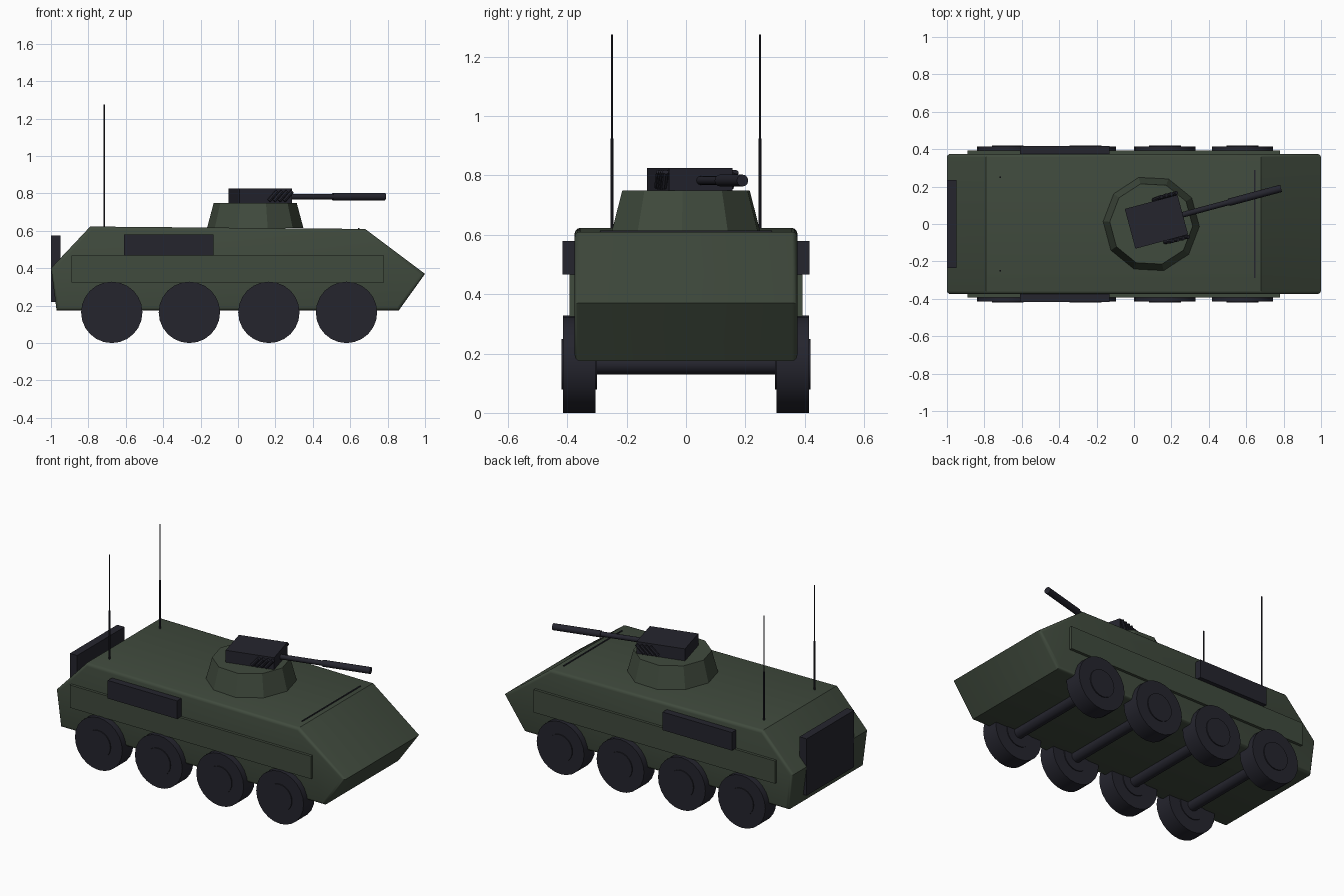
import bpy, bmesh
from math import radians, cos, sin
from mathutils import Matrix, Vector

cube = bpy.data.objects.get("Cube")
if cube:
    bpy.data.objects.remove(cube, do_unlink=True)


def material(name, rgb):
    m = bpy.data.materials.new(name)
    m.use_nodes = True
    color = (*rgb, 1)
    m.diffuse_color = color
    m.node_tree.nodes["Principled BSDF"].inputs["Base Color"].default_value = color
    return m


GREEN = material("army green", (0.051, 0.069, 0.047))
DARK = material("dark rubber", (0.018, 0.018, 0.027))


def add(name, bm, mat, smooth=False):
    bmesh.ops.recalc_face_normals(bm, faces=bm.faces)
    mesh = bpy.data.meshes.new(name)
    bm.to_mesh(mesh)
    bm.free()
    mesh.materials.append(mat)
    ob = bpy.data.objects.new(name, mesh)
    bpy.context.collection.objects.link(ob)
    if smooth:
        bpy.ops.object.select_all(action='DESELECT')
        ob.select_set(True)
        bpy.context.view_layer.objects.active = ob
        bpy.ops.object.shade_smooth_by_angle(angle=radians(35))
    return ob


def box(name, lo, hi, mat, matrix=Matrix(), bevel=0):
    bm = bmesh.new()
    lo, hi = Vector(lo), Vector(hi)
    bmesh.ops.create_cube(bm, size=1)
    bmesh.ops.scale(bm, vec=hi - lo, verts=bm.verts)
    bmesh.ops.translate(bm, vec=(lo + hi) / 2, verts=bm.verts)
    if bevel:
        bmesh.ops.bevel(bm, geom=bm.edges[:], offset=bevel, segments=1, affect='EDGES')
    bm.transform(matrix)
    return add(name, bm, mat)


def rod(name, a, b, radius, mat, matrix=Matrix(), sides=12, smooth=True):
    a, b = Vector(a), Vector(b)
    bm = bmesh.new()
    bmesh.ops.create_cone(bm, cap_ends=True, segments=sides, radius1=radius,
                          radius2=radius, depth=(b - a).length)
    turn = (b - a).to_track_quat('Z', 'Y').to_matrix().to_4x4()
    bm.transform(matrix @ Matrix.Translation((a + b) / 2) @ turn)
    return add(name, bm, mat, smooth)


# Hull: side profile extruded across, with softened outline edges
profile = [(-0.79, 0.623), (0.68, 0.61), (1, 0.37), (0.86, 0.175), (-0.97, 0.175), (-1, 0.4)]
bm = bmesh.new()
side = bm.faces.new([bm.verts.new((x, -0.375, z)) for x, z in profile])
moved = bmesh.ops.extrude_face_region(bm, geom=[side], use_keep_orig=True)["geom"]
bmesh.ops.translate(bm, vec=(0, 0.75, 0),
                    verts=[v for v in moved if isinstance(v, bmesh.types.BMVert)])
bmesh.ops.recalc_face_normals(bm, faces=bm.faces)
outline = [e for e in bm.edges if abs(e.verts[0].co.y - e.verts[1].co.y) < 0.01]
bmesh.ops.bevel(bm, geom=outline, offset=0.018, segments=3, profile=0.5, affect='EDGES')
add("hull", bm, GREEN, smooth=True)

# Rear door plate and front roof strip
box("rear_plate", (-1, -0.235, 0.22), (-0.95, 0.235, 0.575), DARK)
box("roof_strip", (0.642, -0.29, 0.605), (0.65, 0.29, 0.614), DARK)

# Parts on both sides: armour panels, stowage boxes, wheels, antennas
for label, s in (("right", -1), ("left", 1)):
    def span(y0, y1):
        return sorted((s * y0, s * y1))

    y0, y1 = span(0.36, 0.392)
    box(f"side_panel_{label}", (-0.89, y0, 0.325), (0.78, y1, 0.467), GREEN)
    y0, y1 = span(0.36, 0.417)
    box(f"stowage_box_{label}", (-0.61, y0, 0.467), (-0.13, y1, 0.58), DARK)

    for i, x in enumerate((-0.675, -0.26, 0.165, 0.58), 1):
        z = 0.164
        rod(f"tyre_{label}_{i}", (x, s * 0.305, z), (x, s * 0.414, z), 0.164, DARK, sides=24)
        rod(f"hub_{label}_{i}", (x, s * 0.3, z), (x, s * 0.42, z), 0.085, DARK, sides=24)

    x, y = -0.715, s * 0.25
    rod(f"antenna_base_{label}", (x, y, 0.6), (x, y, 0.925), 0.005, DARK, sides=8)
    rod(f"antenna_whip_{label}", (x, y, 0.925), (x, y, 1.275), 0.0032, DARK, sides=8)

# Axles
for i, x in enumerate((-0.675, -0.26, 0.165, 0.58), 1):
    rod(f"axle_{i}", (x, -0.31, 0.164), (x, 0.31, 0.164), 0.034, DARK)

# Turret: ten-sided tapered ring
bm = bmesh.new()
bmesh.ops.create_cone(bm, cap_ends=True, segments=10, radius1=0.258, radius2=0.222, depth=0.135)
heading = Matrix.Rotation(radians(15), 4, 'Z')
first = min(bm.verts, key=lambda v: (v.co.z, -v.co.x)).co
offset = radians(-3) - Vector((1, 0)).angle_signed(Vector((first.x, -first.y)))
bm.transform(Matrix.Translation((0.092, 0, 0.6825)) @ Matrix.Rotation(offset, 4, 'Z'))
add("turret", bm, GREEN)

# Weapon station, turned with the turret
station = Matrix.Translation((0.12, 0.012, 0)) @ heading
box("weapon_box", (-0.146, -0.11, 0.745), (0.146, 0.11, 0.825), DARK, station)
rod("barrel", (0.13, 0, 0.783), (0.42, 0, 0.783), 0.015, DARK, station)
rod("barrel_sleeve", (0.4, 0, 0.783), (0.69, 0, 0.783), 0.02, DARK, station)

# Smoke launcher tubes, tilted forward
for label, s in (("right", -1), ("left", 1)):
    for i in range(4):
        x = 0.015 + i * 0.028
        rod(f"launcher_{label}_{i + 1}", (x, s * 0.116, 0.76), (x + 0.045, s * 0.122, 0.812),
            0.011, DARK, station, sides=8)
